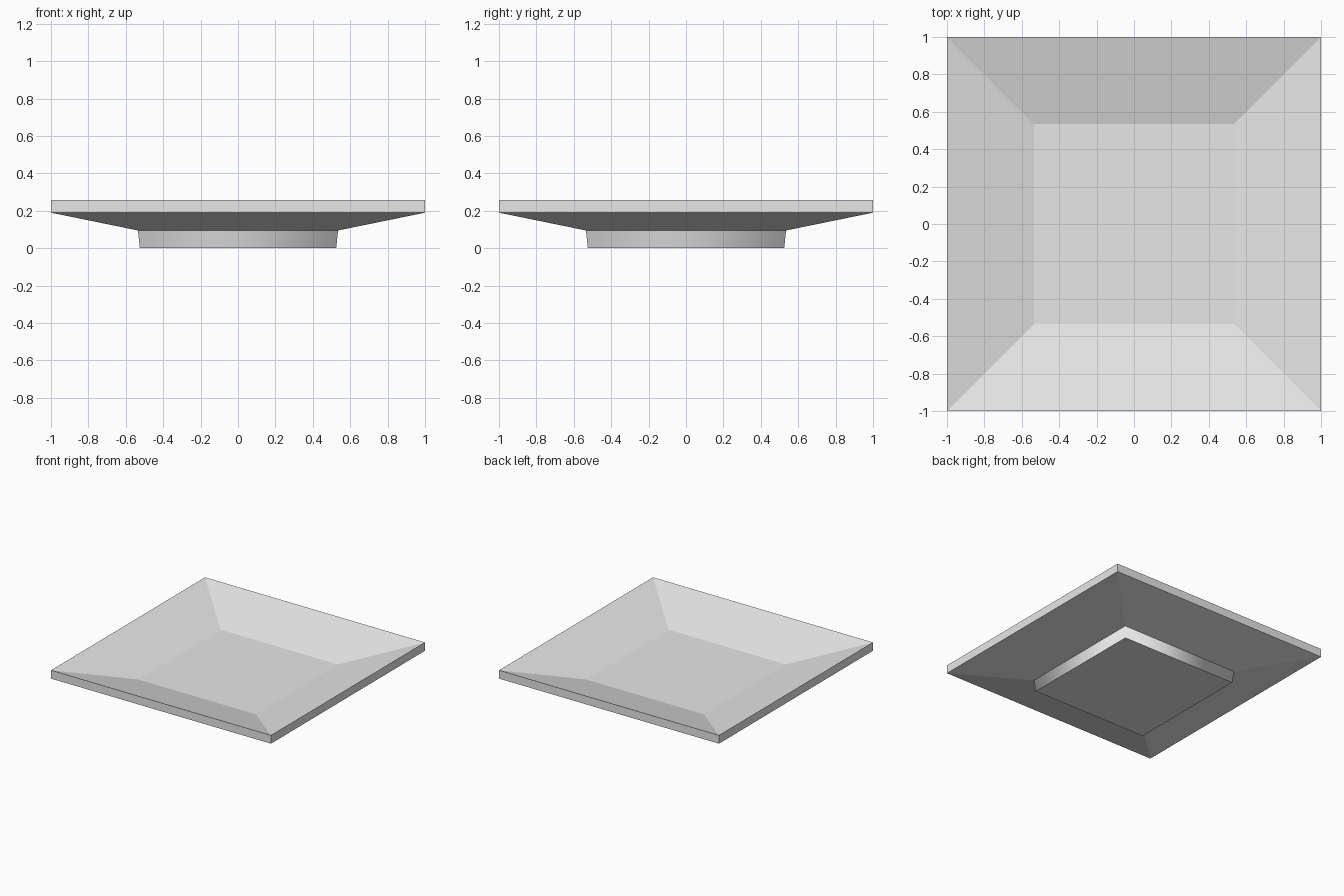
import bpy
import bmesh

cube = bpy.data.objects.get("Cube")
if cube:
    bpy.data.objects.remove(cube, do_unlink=True)

# Single plain grey
grey = bpy.data.materials.new("plain grey")
grey.use_nodes = True
colour = (0.8, 0.8, 0.8, 1.0)
grey.diffuse_color = colour
grey.node_tree.nodes["Principled BSDF"].inputs["Base Color"].default_value = colour

# Square profile rings: (half width, height), from foot base up and into the dish
PROFILE = [(0.525, 0.0), (0.535, 0.095), (1.0, 0.19), (1.0, 0.258), (0.535, 0.13)]
CORNERS = [(-1, -1), (1, -1), (1, 1), (-1, 1)]

bm = bmesh.new()
rings = [[bm.verts.new((sx * h, sy * h, z)) for sx, sy in CORNERS] for h, z in PROFILE]

# Foot base and dish floor
bm.faces.new(rings[0][::-1])
bm.faces.new(rings[-1])

# Walls between neighbouring rings; the foot wall shades smoothly round its corners
for level, (low, high) in enumerate(zip(rings, rings[1:])):
    for i in range(4):
        j = (i + 1) % 4
        face = bm.faces.new((low[i], low[j], high[j], high[i]))
        face.smooth = level == 0

# Keep every ring edge crisp
for ring in rings:
    for i in range(4):
        bm.edges.get((ring[i], ring[(i + 1) % 4])).smooth = False

mesh = bpy.data.meshes.new("square_plate")
bm.to_mesh(mesh)
bm.free()
mesh.materials.append(grey)
plate = bpy.data.objects.new("square_plate", mesh)
bpy.context.scene.collection.objects.link(plate)
